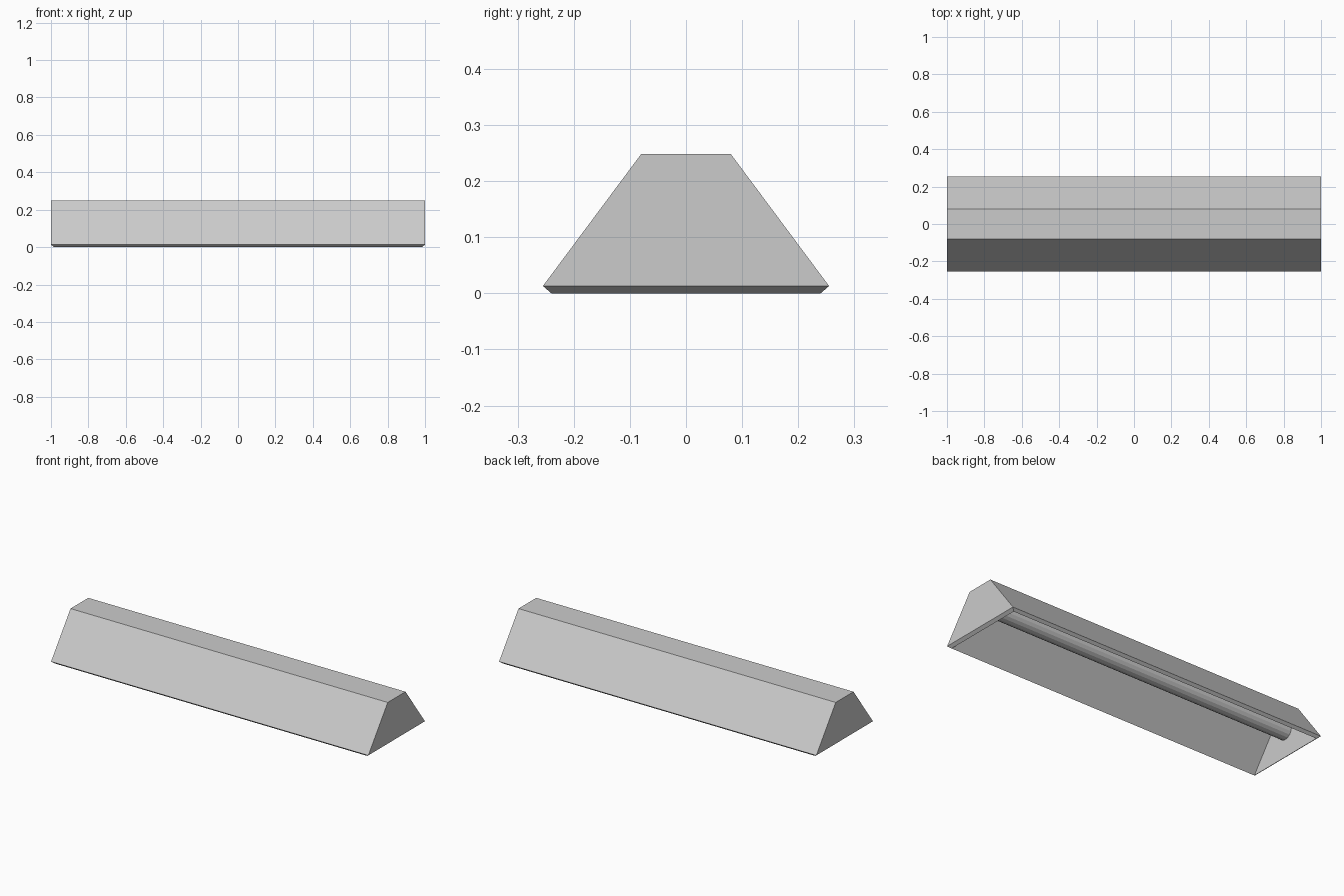
import bpy, bmesh, math

if "Cube" in bpy.data.objects:
    bpy.data.objects.remove(bpy.data.objects["Cube"])


def add_object(name, bm):
    bmesh.ops.recalc_face_normals(bm, faces=bm.faces)
    mesh = bpy.data.meshes.new(name)
    bm.to_mesh(mesh)
    bm.free()
    obj = bpy.data.objects.new(name, mesh)
    bpy.context.collection.objects.link(obj)
    return obj


# Thin trough housing, open below: rectangles (half x, half y, z)
# run down the outside, around the bevelled rim and up the inside
bm = bmesh.new()
sections = [(1.0, 0.08, 0.248), (1.0, 0.255, 0.013),
            (0.983, 0.24, 0.0), (0.983, 0.068, 0.235)]
rings = [[bm.verts.new((sx * hx, sy * hy, z))
          for sx, sy in ((-1, -1), (1, -1), (1, 1), (-1, 1))]
         for hx, hy, z in sections]
for a, b in zip(rings, rings[1:]):
    for i in range(4):
        j = (i + 1) % 4
        bm.faces.new((a[i], a[j], b[j], b[i]))
bm.faces.new(rings[0])
bm.faces.new(rings[-1])
add_object("lamp_housing", bm)

# Light tube spanning the inside of the housing
bm = bmesh.new()
bmesh.ops.create_cone(bm, cap_ends=True, segments=16,
                      radius1=0.047, radius2=0.047, depth=1.966)
tube = add_object("light_tube", bm)
tube.rotation_euler = (0, math.pi / 2, 0)
tube.location = (0, 0, 0.147)
